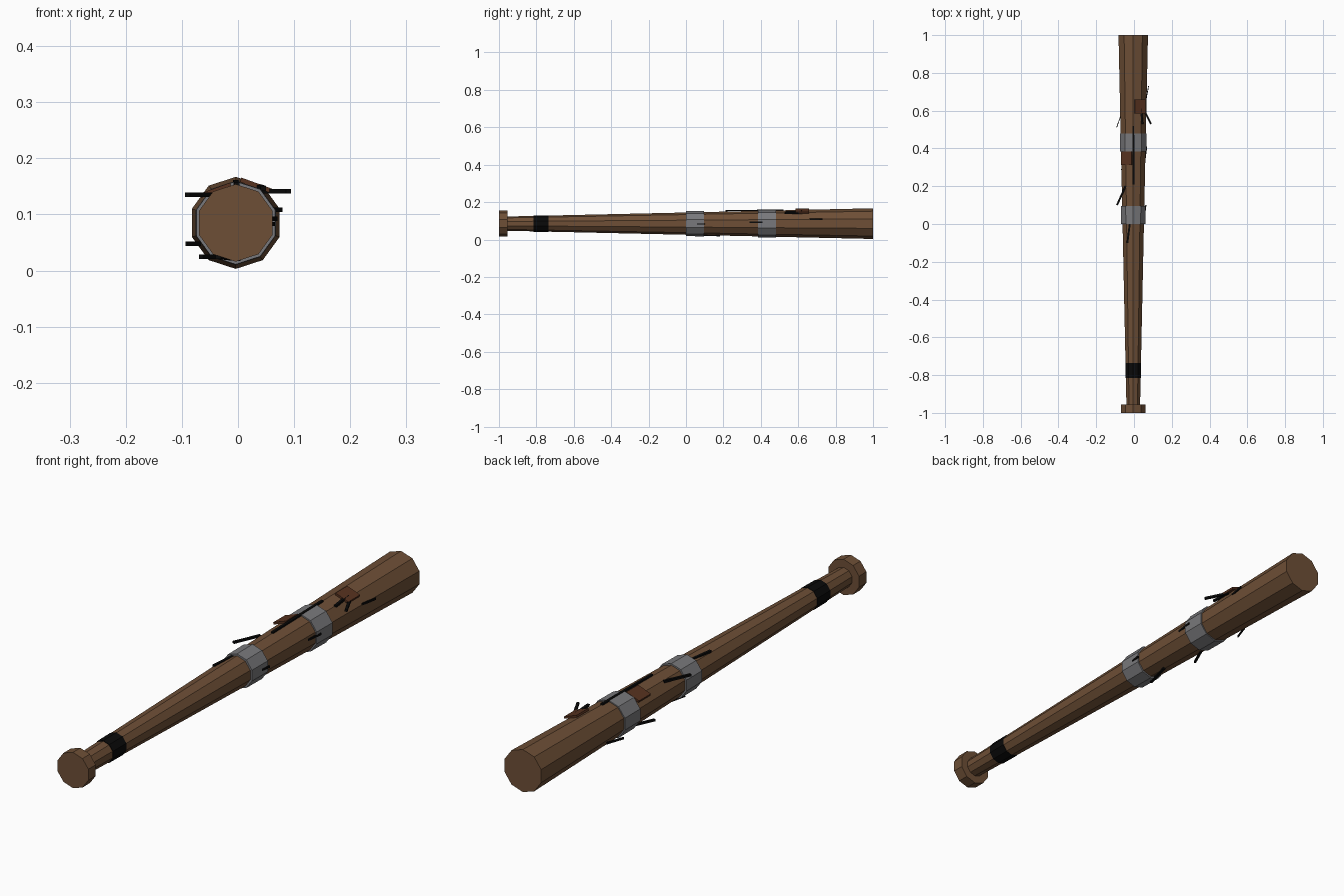
import bpy, bmesh, math
from mathutils import Vector, Matrix

cube = bpy.data.objects.get("Cube")
if cube:
    bpy.data.objects.remove(cube, do_unlink=True)

CX, CZ, SIDES = -0.004, 0.085, 10


def material(name, rgb, rough=0.8):
    m = bpy.data.materials.new(name)
    m.use_nodes = True
    m.diffuse_color = (*rgb, 1)
    bsdf = m.node_tree.nodes["Principled BSDF"]
    bsdf.inputs["Base Color"].default_value = (*rgb, 1)
    bsdf.inputs["Roughness"].default_value = rough
    return m


wood = material("brown wood", (0.155, 0.078, 0.037))
steel = material("grey metal", (0.19, 0.19, 0.20))
rust = material("dark red brown", (0.095, 0.032, 0.014))
black = material("black", (0.003, 0.003, 0.003))


def finish(name, bm, mat):
    bmesh.ops.recalc_face_normals(bm, faces=bm.faces)
    mesh = bpy.data.meshes.new(name)
    bm.to_mesh(mesh)
    bm.free()
    mesh.materials.append(mat)
    obj = bpy.data.objects.new(name, mesh)
    bpy.context.collection.objects.link(obj)
    return obj


def barrel(name, y0, r0, y1, r1, mat):
    """Ten-sided tapered cylinder along y with a corner at the top."""
    bm = bmesh.new()
    rings = []
    for y, r in ((y0, r0), (y1, r1)):
        angles = [math.pi / 2 + math.tau * i / SIDES for i in range(SIDES)]
        rings.append([bm.verts.new((CX + r * math.cos(a), y, CZ + r * math.sin(a)))
                      for a in angles])
    for ring in rings:
        bm.faces.new(ring)
    for i in range(SIDES):
        j = (i + 1) % SIDES
        bm.faces.new((rings[0][i], rings[0][j], rings[1][j], rings[1][i]))
    return finish(name, bm, mat)


def box(name, size, matrix, mat):
    bm = bmesh.new()
    bmesh.ops.create_cube(bm, size=1, matrix=matrix @ Matrix.Diagonal((*size, 1)))
    return finish(name, bm, mat)


def nail(name, start, end, width, height):
    a, b = Vector(start), Vector(end)
    d = b - a
    turn = Matrix.Rotation(-math.atan2(d.x, d.y), 4, 'Z') @ \
        Matrix.Rotation(math.atan2(d.z, math.hypot(d.x, d.y)), 4, 'X')
    box(name, (width, d.length, height), Matrix.Translation((a + b) / 2) @ turn, black)


# Wooden body and end knob
barrel("shaft", -0.96, 0.038, 1.0, 0.082, wood)
barrel("knob", -1.0, 0.069, -0.955, 0.069, wood)

# Wrapped tape and metal bands
barrel("grip_tape", -0.815, 0.0435, -0.735, 0.0445, black)
barrel("lower_band", 0.0, 0.067, 0.095, 0.068, steel)
barrel("upper_band", 0.385, 0.074, 0.48, 0.075, steel)

# Small plates lying on the two top faces
for name, x, y, z, tilt in (("right_patch", 0.032, 0.622, 0.152, 20),
                            ("left_patch", -0.040, 0.348, 0.143, -20)):
    box(name, (0.058, 0.072, 0.008),
        Matrix.Translation((x, y, z)) @ Matrix.Rotation(math.radians(tilt), 4, 'Y'), rust)

# Nails stuck along the surface
nails = [
    ((-0.090, 0.10, 0.135), (-0.045, 0.20, 0.135), 0.010, 0.008),
    ((-0.035, -0.10, 0.135), (-0.020, 0.02, 0.137), 0.010, 0.008),
    ((-0.002, 0.21, 0.154), (-0.004, 0.52, 0.158), 0.010, 0.006),
    ((0.090, 0.53, 0.141), (0.045, 0.62, 0.141), 0.010, 0.008),
    ((0.045, 0.53, 0.147), (0.035, 0.62, 0.150), 0.010, 0.008),
    ((-0.092, 0.51, 0.048), (-0.068, 0.58, 0.048), 0.004, 0.008),
    ((0.064, 0.66, 0.108), (0.077, 0.73, 0.108), 0.004, 0.008),
    ((0.058, 0.34, 0.092), (0.067, 0.41, 0.092), 0.006, 0.008),
    ((0.056, 0.05, 0.083), (0.063, 0.10, 0.083), 0.006, 0.008),
    ((-0.066, 0.285, 0.025), (-0.030, 0.365, 0.025), 0.008, 0.008),
    ((-0.035, 0.06, 0.025), (0.000, 0.18, 0.021), 0.010, 0.008),
]
for i, spec in enumerate(nails):
    nail(f"nail_{i + 1}", *spec)
